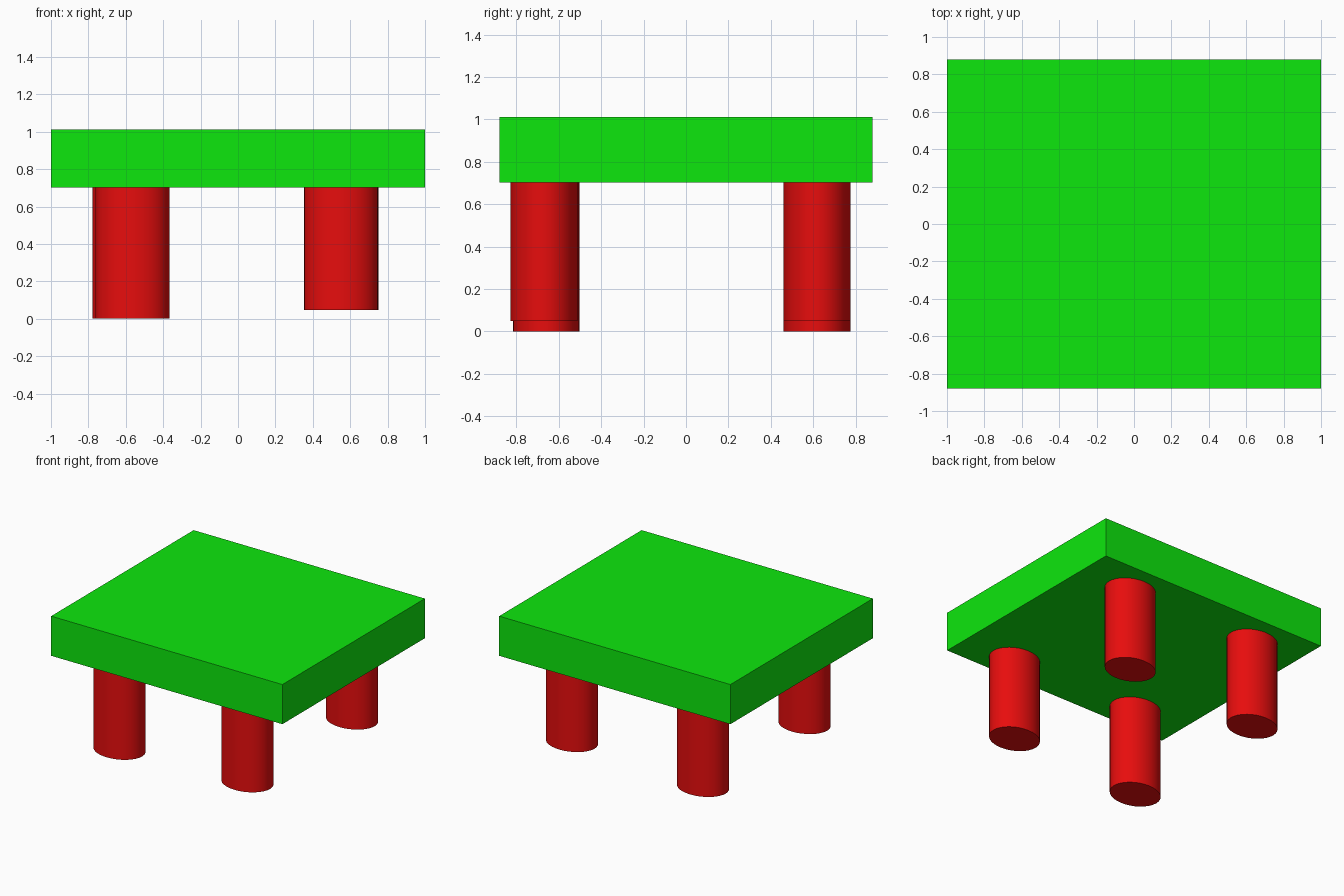
import bpy

if "Cube" in bpy.data.objects:
    bpy.data.objects.remove(bpy.data.objects["Cube"])


def material(name, color):
    m = bpy.data.materials.new(name)
    m.diffuse_color = color
    m.use_nodes = True
    m.node_tree.nodes["Principled BSDF"].inputs["Base Color"].default_value = m.diffuse_color
    return m


green = material("green_paint", (0.004, 0.8, 0.004, 1))
red = material("red_paint", (0.8, 0.004, 0.004, 1))

TOP_LOW, TOP_HIGH = 0.702, 1.012
LEG_RX, LEG_RY = 0.197, 0.157

# Table top: thick flat slab
bpy.ops.mesh.primitive_cube_add(size=1, location=(0, 0, (TOP_LOW + TOP_HIGH) / 2))
top = bpy.context.object
top.name = "table_top"
top.scale = (2.0, 1.76, TOP_HIGH - TOP_LOW)
bpy.ops.object.transform_apply(location=False, rotation=False, scale=True)
top.data.materials.append(green)


# Legs: oval cylinders, the right pair slightly shorter
def leg(name, x, y, bottom):
    height = TOP_LOW + 0.01 - bottom
    bpy.ops.mesh.primitive_cylinder_add(vertices=32, radius=1, depth=1,
                                        location=(x, y, bottom + height / 2))
    o = bpy.context.object
    o.name = name
    o.scale = (LEG_RX, LEG_RY, height)
    bpy.ops.object.transform_apply(location=False, rotation=False, scale=True)
    bpy.ops.object.shade_smooth_by_angle()
    o.data.materials.append(red)


leg("front_left_leg", -0.564, -0.659, 0.0)
leg("front_right_leg", 0.550, -0.670, 0.048)
leg("back_left_leg", -0.580, 0.618, 0.0)
leg("back_right_leg", 0.554, 0.618, 0.048)
